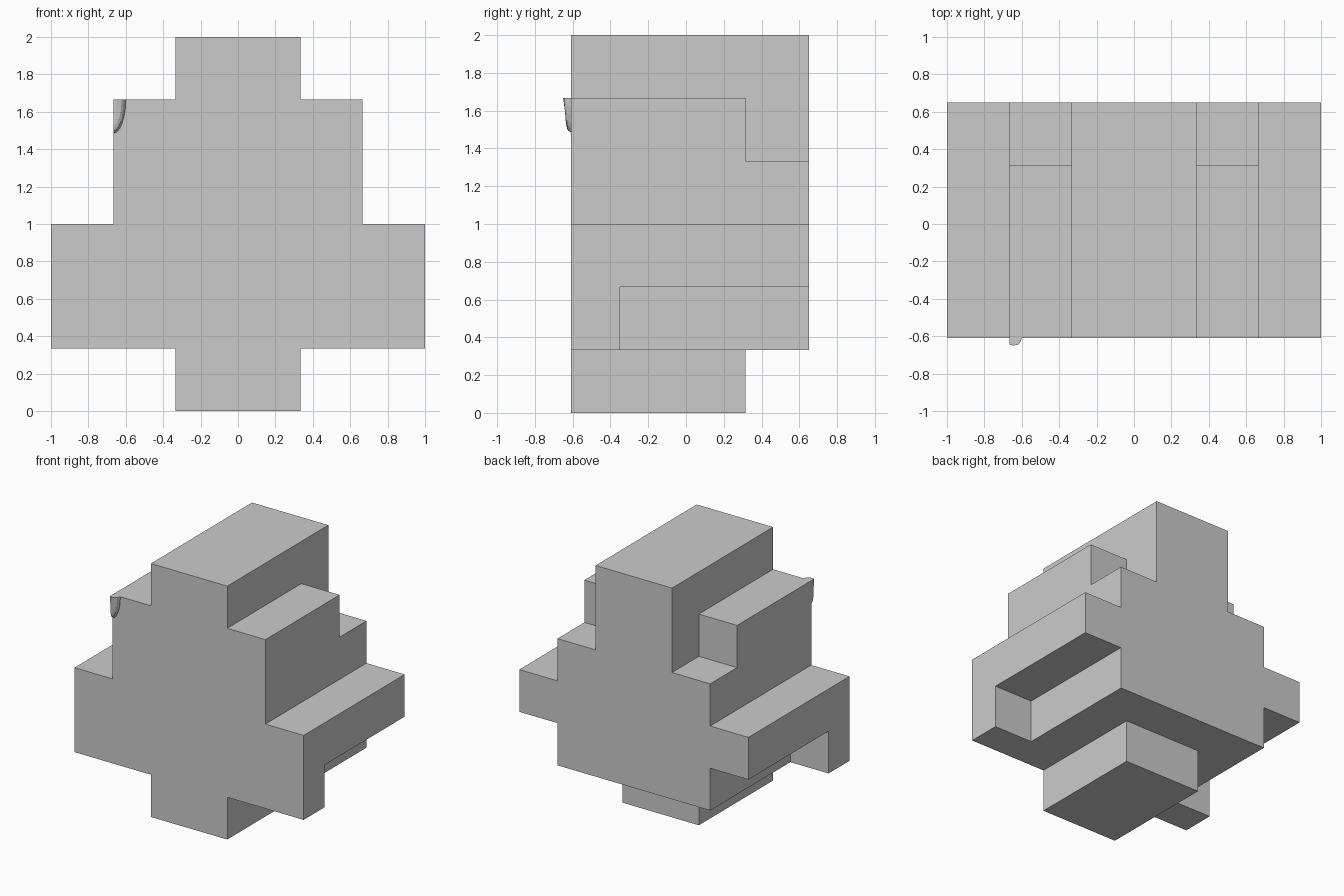
import bpy, bmesh, math
from mathutils import Vector

if "Cube" in bpy.data.objects:
    bpy.data.objects.remove(bpy.data.objects["Cube"])

T = 1 / 3
FRONT = -0.61


def finish(bm, name):
    bmesh.ops.recalc_face_normals(bm, faces=bm.faces)
    me = bpy.data.meshes.new(name)
    bm.to_mesh(me)
    bm.free()
    ob = bpy.data.objects.new(name, me)
    bpy.context.collection.objects.link(ob)
    return ob


# Stepped body: symmetric boxes (half width, y0, y1, z0, z1) merged on a cell grid
boxes = [
    (T, FRONT, 0.315, 0, T),              # foot
    (2 * T, FRONT, 0.65, T, 4 * T),       # core
    (1, FRONT, 0.65, 2 * T, 3 * T),       # side wings
    (1, FRONT, -0.35, T, 2 * T),          # front drop of the wings
    (2 * T, FRONT, 0.315, 4 * T, 5 * T),  # shoulders
    (T, FRONT, 0.65, 4 * T, 2),           # central tower
]
xs = [-1 + i * T for i in range(7)]
ys = [FRONT, -0.35, 0.315, 0.65]
zs = [i * T for i in range(7)]
axes = (xs, ys, zs)


def filled(c):
    if any(not 0 <= c[a] < len(axes[a]) - 1 for a in range(3)):
        return False
    x, y, z = ((axes[a][c[a]] + axes[a][c[a] + 1]) / 2 for a in range(3))
    return any(abs(x) < w and y0 < y < y1 and z0 < z < z1
               for w, y0, y1, z0, z1 in boxes)


bm = bmesh.new()
cells = [(i, j, k) for i in range(6) for j in range(3) for k in range(6)]
for c in filter(filled, cells):
    for a in range(3):
        for side in (0, 1):
            n = list(c)
            n[a] += 2 * side - 1
            if filled(n):
                continue
            u, v = (a + 1) % 3, (a + 2) % 3
            quad = []
            for du, dv in ((0, 0), (1, 0), (1, 1), (0, 1)):
                p = list(c)
                p[a] += side
                p[u] += du
                p[v] += dv
                quad.append(bm.verts.new([axes[q][p[q]] for q in range(3)]))
            bm.faces.new(quad)
bmesh.ops.remove_doubles(bm, verts=bm.verts, dist=1e-4)
bmesh.ops.recalc_face_normals(bm, faces=bm.faces)
bmesh.ops.dissolve_limit(bm, angle_limit=math.radians(1),
                         verts=bm.verts, edges=bm.edges)
finish(bm, "stepped_body")

# Small curved chip on the front at the upper left shoulder corner
corner = Vector((-2 * T, 0, 5 * T))
rings = [(0.067, 0.182, FRONT), (0.057, 0.168, -0.635),
         (0.045, 0.14, -0.646), (0.02, 0.09, -0.65)]
bm = bmesh.new()
rows = []
for rx, rz, y in rings:
    row = []
    for s in range(7):
        t = math.radians(15 * s)
        lean = (y - FRONT) * (1 - 0.3 * math.sin(t))
        row.append(bm.verts.new((corner.x + rx * math.cos(t), FRONT + lean,
                                 corner.z - rz * math.sin(t))))
    rows.append(row)
for a, b in zip(rows, rows[1:]):
    for s in range(6):
        bm.faces.new((a[s], a[s + 1], b[s + 1], b[s]))
tip = bm.verts.new((corner.x, -0.645, corner.z))
base = bm.verts.new((corner.x, FRONT, corner.z))
for s in range(6):
    bm.faces.new((rows[-1][s], rows[-1][s + 1], tip))
bm.faces.new([base] + [r[0] for r in rows] + [tip])
bm.faces.new([base] + [r[-1] for r in rows] + [tip])
finish(bm, "corner_chip")
